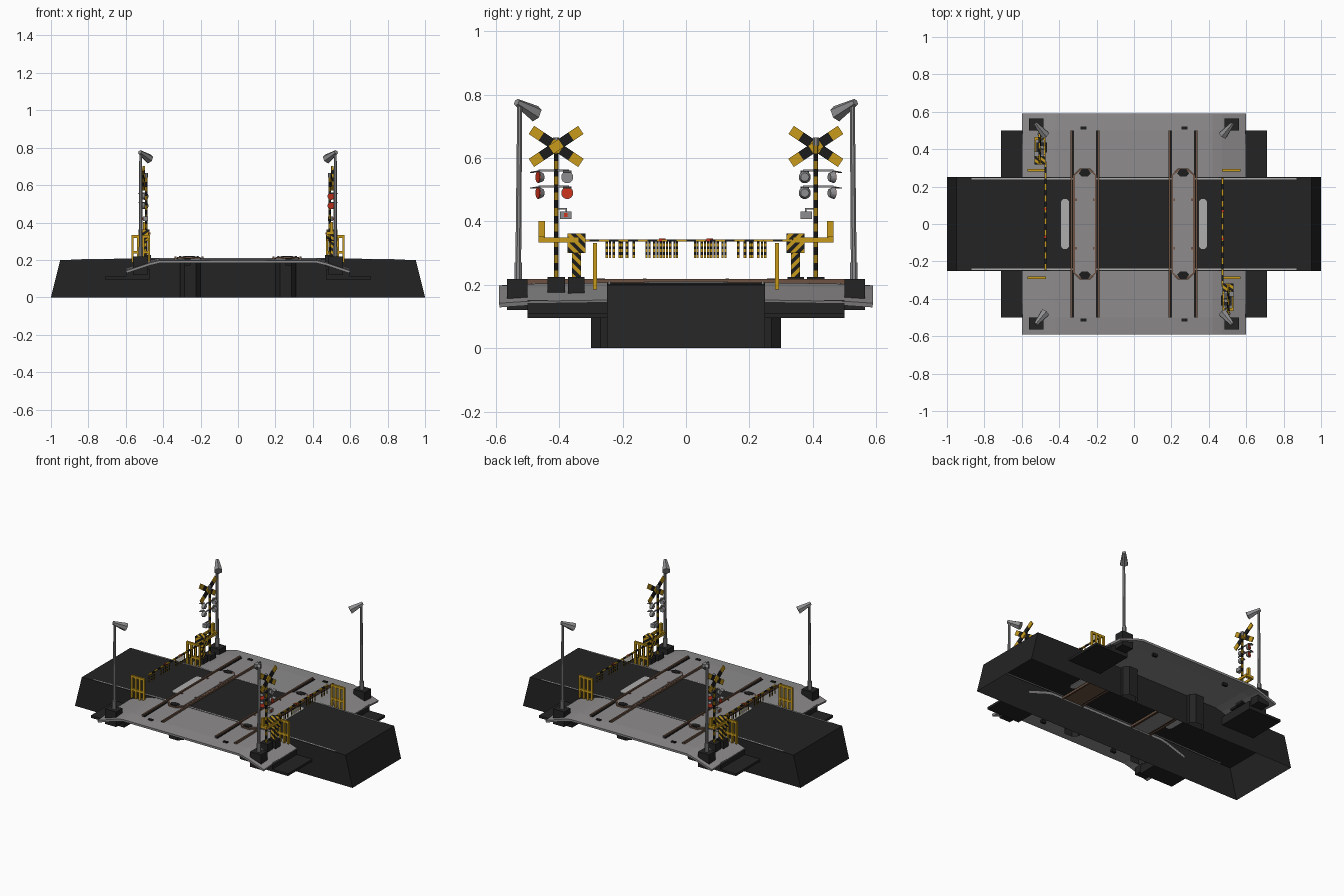
import bpy, bmesh, math
from mathutils import Vector as V

if "Cube" in bpy.data.objects:
    bpy.data.objects.remove(bpy.data.objects["Cube"])


def material(name, r, g, b):
    m = bpy.data.materials.new(name)
    m.diffuse_color = (r, g, b, 1)
    m.use_nodes = True
    m.node_tree.nodes["Principled BSDF"].inputs["Base Color"].default_value = m.diffuse_color
    return m


ASPHALT = material("asphalt", .017, .017, .017)
CONCRETE = material("concrete", .27, .26, .26)
PALE = material("pale paint", .42, .42, .42)
RUST = material("rusty rail", .15, .085, .055)
YELLOW = material("safety yellow", .58, .33, .012)
BLACK = material("black", .012, .012, .012)
METAL = material("grey metal", .27, .27, .28)
RED = material("red lens", .62, .035, .012)


def finish(name, bm, mats, normals=True):
    if normals:
        bmesh.ops.recalc_face_normals(bm, faces=bm.faces)
    me = bpy.data.meshes.new(name)
    bm.to_mesh(me)
    bm.free()
    for m in mats:
        me.materials.append(m)
    ob = bpy.data.objects.new(name, me)
    bpy.context.collection.objects.link(ob)
    return ob


def prism(name, pts, axis, a, b, mat, open_bottom=False):
    """Extrude a 2D outline along y (outline in xz) or z (outline in xy)."""
    bm = bmesh.new()
    put = (lambda p, t: (p[0], t, p[1])) if axis == 'y' else (lambda p, t: (p[0], p[1], t))
    lo = [bm.verts.new(put(p, a)) for p in pts]
    hi = [bm.verts.new(put(p, b)) for p in pts]
    bm.faces.new(lo)
    bm.faces.new(hi)
    for i in range(len(pts)):
        j = (i + 1) % len(pts)
        bm.faces.new((lo[i], lo[j], hi[j], hi[i]))
    bmesh.ops.recalc_face_normals(bm, faces=bm.faces)
    if open_bottom:
        low = [f for f in bm.faces if all(v.co.z < 1e-4 for v in f.verts)]
        bmesh.ops.delete(bm, geom=low, context='FACES')
    return finish(name, bm, [mat], False)


def box(name, x0, x1, y0, y1, z0, z1, mat):
    return prism(name, [(x0, y0), (x1, y0), (x1, y1), (x0, y1)], 'z', z0, z1, mat)


def rod(name, p0, p1, size, mats, n=1, sides=8, taper=1.0):
    """Bar from p0 to p1; size is a radius or (width, height); n bands alternate colours."""
    p0, p1 = V(p0), V(p1)
    d = (p1 - p0).normalized()
    u = d.cross(V((0, 0, 1)))
    u = V((0, 1, 0)) if u.length < 1e-4 else u.normalized()
    v = u.cross(d)
    if isinstance(size, tuple):
        w, h = size[0] / 2, size[1] / 2
        sec = [u * a * w + v * b * h for a, b in ((-1, -1), (1, -1), (1, 1), (-1, 1))]
    else:
        sec = [(u * math.cos(t) + v * math.sin(t)) * size
               for t in [(k + .5) * math.tau / sides for k in range(sides)]]
    bm = bmesh.new()
    rings = []
    for i in range(n + 1):
        t = i / n
        rings.append([bm.verts.new(p0.lerp(p1, t) + s * (1 + (taper - 1) * t)) for s in sec])
    k = len(sec)
    for i in range(n):
        for j in range(k):
            f = bm.faces.new((rings[i][j], rings[i][(j + 1) % k],
                              rings[i + 1][(j + 1) % k], rings[i + 1][j]))
            f.material_index = i % len(mats)
    bm.faces.new(rings[0])
    bm.faces.new(rings[-1]).material_index = (n - 1) % len(mats)
    return finish(name, bm, mats)


# Road embankment: hollow shell, sloped ends, raised centre
prism("road_embankment", [(-1, 0), (-.95, .2), (-.42, .208), (.42, .208), (.95, .2), (1, 0)],
      'y', -.25, .25, ASPHALT, True)

for sy in (-1, 1):
    # Concrete deck beside the road, drooping at its ends
    xs = [-.6, -.47, -.42, 0, .42, .47, .6]
    zs = [.152, .195, .207, .208, .207, .195, .152]
    bm = bmesh.new()
    rows = [[bm.verts.new((x, sy * y, z - dz)) for x, z in zip(xs, zs)]
            for y, dz in ((.25, 0), (.5, .004), (.59, .01))]
    for a, b in zip(rows, rows[1:]):
        for i in range(len(xs) - 1):
            bm.faces.new((a[i], a[i + 1], b[i + 1], b[i]))
    bmesh.ops.recalc_face_normals(bm, faces=bm.faces)
    if bm.faces[:][0].normal.z < 0:
        bmesh.ops.reverse_faces(bm, faces=bm.faces)
    deck = finish("concrete_deck", bm, [CONCRETE], False)
    mod = deck.modifiers.new("thickness", 'SOLIDIFY')
    mod.thickness = .014
    mod.offset = -1

    # Pale road edge lines
    for a, b in ((-.87, -.42), (.42, .87)):
        rod("edge_line", (a, sy * .242, .2015 if a < 0 else .2085),
            (b, sy * .242, .2085 if a < 0 else .2015), (.008, .003), [PALE])
    rod("edge_line", (-.42, sy * .242, .2085), (.42, sy * .242, .2085), (.008, .003), [PALE])

    for sx in (-1, 1):
        # Buttresses where the track crosses the embankment
        prism("track_buttress", [(sx * x, sy * y) for x, y in
              ((.2, .25), (.2, .27), (.225, .3), (.285, .3), (.31, .27), (.31, .25))],
              'z', 0, .195, ASPHALT, True)
        # Side ground step
        box("ground_plate", sx * .47, sx * .71, sy * .25, sy * .5, .095, .11, ASPHALT)
        box("ground_step", sx * .47, sx * .598, sy * .25, sy * .5, .1, .15, ASPHALT)
        # Small drain block at track end
        box("track_end_block", sx * .255, sx * .285, sy * .505, sy * .52, .17, .209, BLACK)

        # Street lamp
        box("lamp_base", sx * .483, sx * .562, sy * .5, sy * .565, .12, .218, ASPHALT)
        rod("lamp_foot", (sx * .52, sy * .53, .215), (sx * .52, sy * .53, .27), .013, [METAL])
        rod("lamp_pole", (sx * .52, sy * .53, .215), (sx * .52, sy * .525, .775), .01, [METAL], taper=.85)
        rod("lamp_head", (sx * .525, sy * .535, .776), (sx * .475, sy * .475, .74), .012, [METAL],
            sides=6, taper=2.2)

        # Yellow guard fence
        y = sy * .287
        for x in (.476, .505, .535, .564):
            rod("fence_post", (sx * x, y, .185), (sx * x, y, .325), (.012, .012), [YELLOW])
        for z in (.24, .325):
            rod("fence_rail", (sx * .47, y, z), (sx * .57, y, z), (.012, .014), [YELLOW])

for sx in (-1, 1):
    # Rails with dark grooves
    for x, g in ((.335, -1), (.19, 1)):
        box("rail", sx * (x - .005), sx * (x + .005), -.5, .5, .195, .218, RUST)
        xg = x + g * .009
        box("rail_groove", sx * (xg - .004), sx * (xg + .004), -.5, .5, .2, .2095, BLACK)

    # Crossing panel between the rails
    def octagon(i):
        return [(sx * x, y) for x, y in (
            (.2 + i, -.26), (.235 + i, -.298 + i), (.29 - i, -.298 + i), (.325 - i, -.26),
            (.325 - i, .26), (.29 - i, .298 - i), (.235 + i, .298 - i), (.2 + i, .26))]
    prism("panel_rim", octagon(0), 'z', .2, .215, RUST)
    prism("panel", octagon(.009), 'z', .2, .218, CONCRETE)
    for sy in (-1, 1):
        prism("panel_end", [(sx * x, sy * y) for x, y in
              ((.23, .27), (.245, .293), (.28, .293), (.295, .27), (.28, .255), (.245, .255))],
              'z', .21, .2205, BLACK)
        for x in (.215, .31):
            box("panel_bolt", sx * (x - .005), sx * (x + .005), sy * .13 - .006, sy * .13 + .006,
                .21, .22, RUST)
    # Worn stop line
    prism("stop_line", [(sx * x, y) for x, y in
          ((.347, -.12), (.358, -.133), (.38, -.133), (.39, -.12),
           (.39, .12), (.38, .133), (.358, .133), (.347, .12))], 'z', .204, .2105, PALE)


def signal(s):
    """Warning signal and barrier; s = -1 turns it half round for the far side."""
    P = lambda x, y, z: V((s * x, s * y, z))

    def block(name, x0, x1, y0, y1, z0, z1, mat):
        return box(name, s * x0, s * x1, s * y0, s * y1, z0, z1, mat)

    # Foundations
    block("signal_foundation", .465, .52, -.437, -.382, .165, .225, ASPHALT)
    block("barrier_foundation", .475, .53, -.372, -.32, .165, .225, ASPHALT)

    # Striped mast with cap
    rod("signal_mast", P(.49, -.41, .22), P(.49, -.41, .64), .0075, [YELLOW, BLACK], 17)
    rod("mast_cap", P(.49, -.41, .64), P(.49, -.41, .665), .01, [METAL])

    # Crossbuck
    for k, x in ((1, .5), (-1, .507)):
        rod("crossbuck", P(x, -.41 - .078, .637 + k * .052), P(x, -.41 + .078, .637 - k * .052),
            (.007, .031), [YELLOW, BLACK], 5)

    # Warning lamps on brackets
    for z in (.54, .49):
        rod("lamp_bracket", P(.492, -.465, z + .021), P(.492, -.37, z + .021), (.006, .006), [METAL])
        for p, d, lens in ((P(.496, -.375, z), P(1, 0, 0), RED if z < .5 else METAL),
                           (P(.49, -.452, z), P(.4, -.92, 0), RED)):
            rod("lamp_body", p, p + d * .016, .013, [METAL], sides=12, taper=1.5)
            rod("lamp_lens", p + d * .014, p + d * .018, .0175, [lens], sides=12)
            rod("lamp_visor", p + d * .014 + V((0, 0, .019)), p + d * .038 + V((0, 0, .015)),
                (.026, .003), [METAL])

    # Direction indicator
    rod("indicator_bracket", P(.492, -.41, .44), P(.492, -.375, .44), (.005, .005), [METAL])
    rod("indicator_hanger", P(.492, -.378, .41), P(.492, -.378, .442), (.005, .005), [METAL])
    block("indicator_box", .482, .508, -.398, -.362, .408, .432, METAL)
    block("indicator_light", .506, .511, -.385, -.374, .414, .426, RED)

    # Barrier column and hazard-striped machine box, cut diagonally
    for name, x0, x1, y0, y1, z0, z1 in (("barrier_column", .488, .516, -.36, -.332, .22, .305),
                                         ("barrier_machine", .473, .531, -.374, -.318, .3, .362)):
        ob = block(name, x0, x1, y0, y1, z0, z1, YELLOW)
        bm = bmesh.new()
        bm.from_mesh(ob.data)
        n = V((s * .7, s * 1, 1))
        step = .016
        for i in range(-70, 71):
            bmesh.ops.bisect_plane(bm, geom=bm.verts[:] + bm.edges[:] + bm.faces[:],
                                   plane_co=n * (i * step / n.length_squared), plane_no=n)
        for f in bm.faces:
            f.material_index = math.floor(f.calc_center_median().dot(n) / step) % 2
        bm.to_mesh(ob.data)
        bm.free()
        ob.data.materials.append(BLACK)

    # Counterweight arms
    for x in (.477, .528):
        rod("counterweight_arm", P(x, -.34, .342), P(x, -.465, .342), (.009, .016), [YELLOW])
    block("counterweight", .474, .531, -.466, -.448, .336, .352, YELLOW)
    rod("counterweight_tail", P(.5, -.455, .336), P(.5, -.455, .402), (.02, .014), [YELLOW])

    # Barrier arm with hanging strips
    rod("barrier_arm", P(.474, -.335, .34), P(.474, .245, .34), (.01, .007), [YELLOW, BLACK], 19)
    for i, y in enumerate((-.25, -.228, -.203, -.187, -.165, -.125, -.1, -.08, -.06, -.036,
                           .028, .05, .07, .09, .115, .185, .21, .24)):
        rod("hanging_strip", P(.474, y, .34), P(.474, y, .285), (.007, .004),
            [BLACK, YELLOW], 6)
        if i in (7, 12):
            block("arm_reflector", .468, .481, y - .005, y + .005, .336, .346, RED)


signal(1)
signal(-1)
